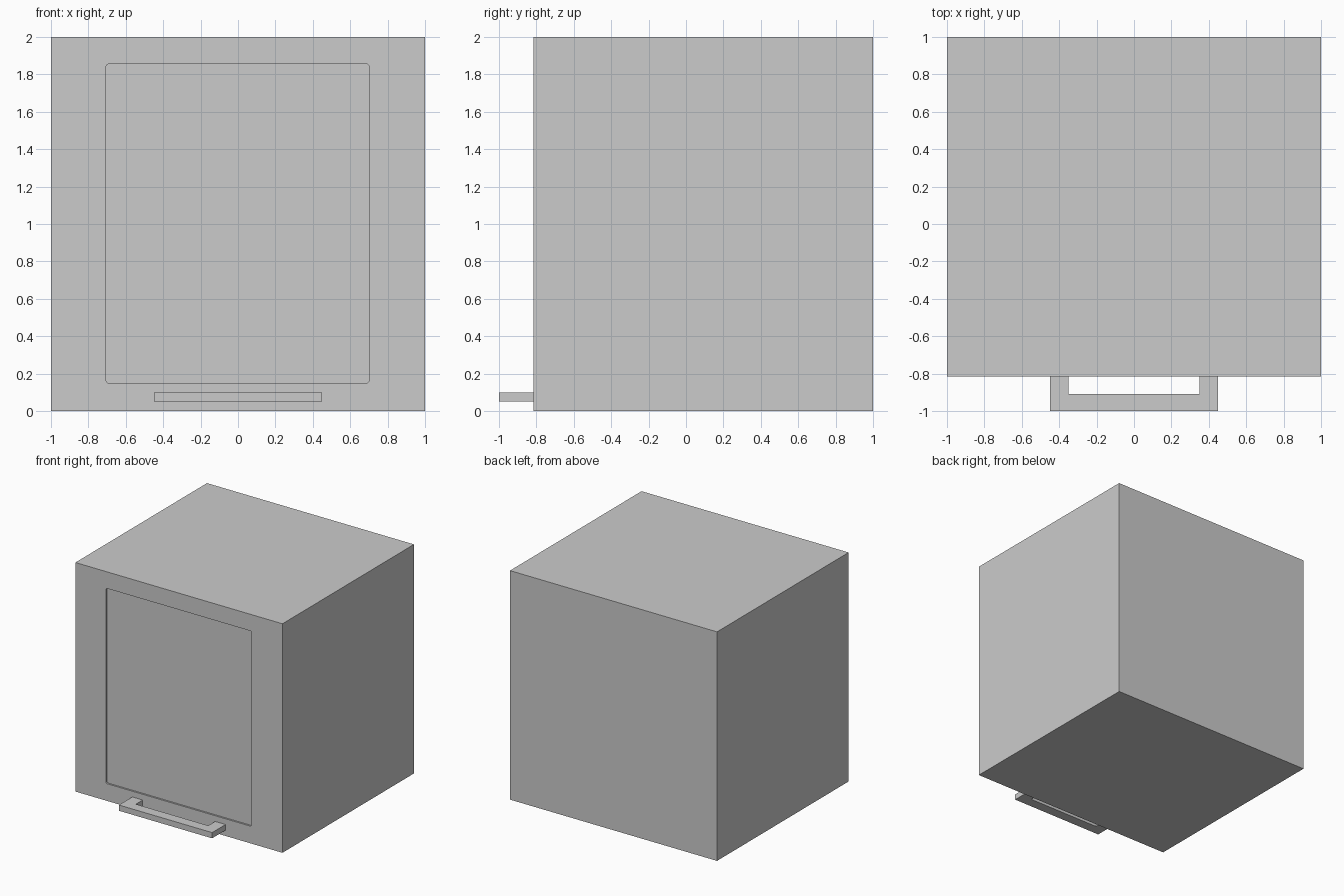
import bpy, bmesh

if "Cube" in bpy.data.objects:
    bpy.data.objects.remove(bpy.data.objects["Cube"])


def box(name, x, y, z, corner=0.0):
    """Box from (min, max) ranges; corner rounds the edges that run along y."""
    bm = bmesh.new()
    bmesh.ops.create_cube(bm, size=1)
    for v in bm.verts:
        for i, (lo, hi) in enumerate((x, y, z)):
            v.co[i] = lo if v.co[i] < 0 else hi
    if corner:
        edges = [e for e in bm.edges
                 if abs(e.verts[0].co.y - e.verts[1].co.y) > 1e-4]
        bmesh.ops.bevel(bm, geom=edges, offset=corner, segments=3,
                        profile=0.5, affect='EDGES')
    me = bpy.data.meshes.new(name)
    bm.to_mesh(me)
    bm.free()
    ob = bpy.data.objects.new(name, me)
    bpy.context.collection.objects.link(ob)
    return ob


def extrude_profile(name, pts, z0, z1):
    """Flat outline in x-y raised from z0 to z1."""
    bm = bmesh.new()
    face = bm.faces.new([bm.verts.new((px, py, z0)) for px, py in pts])
    new = bmesh.ops.extrude_face_region(bm, geom=[face])["geom"]
    bmesh.ops.translate(bm, vec=(0, 0, z1 - z0),
                        verts=[g for g in new if isinstance(g, bmesh.types.BMVert)])
    bmesh.ops.recalc_face_normals(bm, faces=bm.faces)
    me = bpy.data.meshes.new(name)
    bm.to_mesh(me)
    bm.free()
    ob = bpy.data.objects.new(name, me)
    bpy.context.collection.objects.link(ob)
    return ob


# Cabinet: base, side panels and the main body between them
box("base", (-1, 1), (-0.72, 1), (0, 0.1))
for side, s in (("left", -1), ("right", 1)):
    box(side + "_panel", sorted((s * 0.9, s)), (-0.72, 1), (0.1, 2))
box("body", (-0.9, 0.9), (-0.72, 1), (0.1, 2))

# Door with a shallow window recess
door = box("door", (-1, 1), (-0.815, -0.72), (0, 2))
cutter = box("window_cutter", (-0.705, 0.7), (-0.9, -0.80), (0.15, 1.855), 0.012)
cutter.hide_render = True
cutter.hide_viewport = False
mod = door.modifiers.new("window_recess", 'BOOLEAN')
mod.operation = 'DIFFERENCE'
mod.solver = 'EXACT'
mod.object = cutter
bpy.context.view_layer.objects.active = door
bpy.ops.object.modifier_apply(modifier=mod.name)
bpy.data.objects.remove(cutter)

# Handle: flat bar with two posts
half = [(0.45, -1), (0.45, -0.81), (0.35, -0.81), (0.35, -0.91)]
extrude_profile("handle", half + [(-px, py) for px, py in reversed(half)], 0.05, 0.1)
